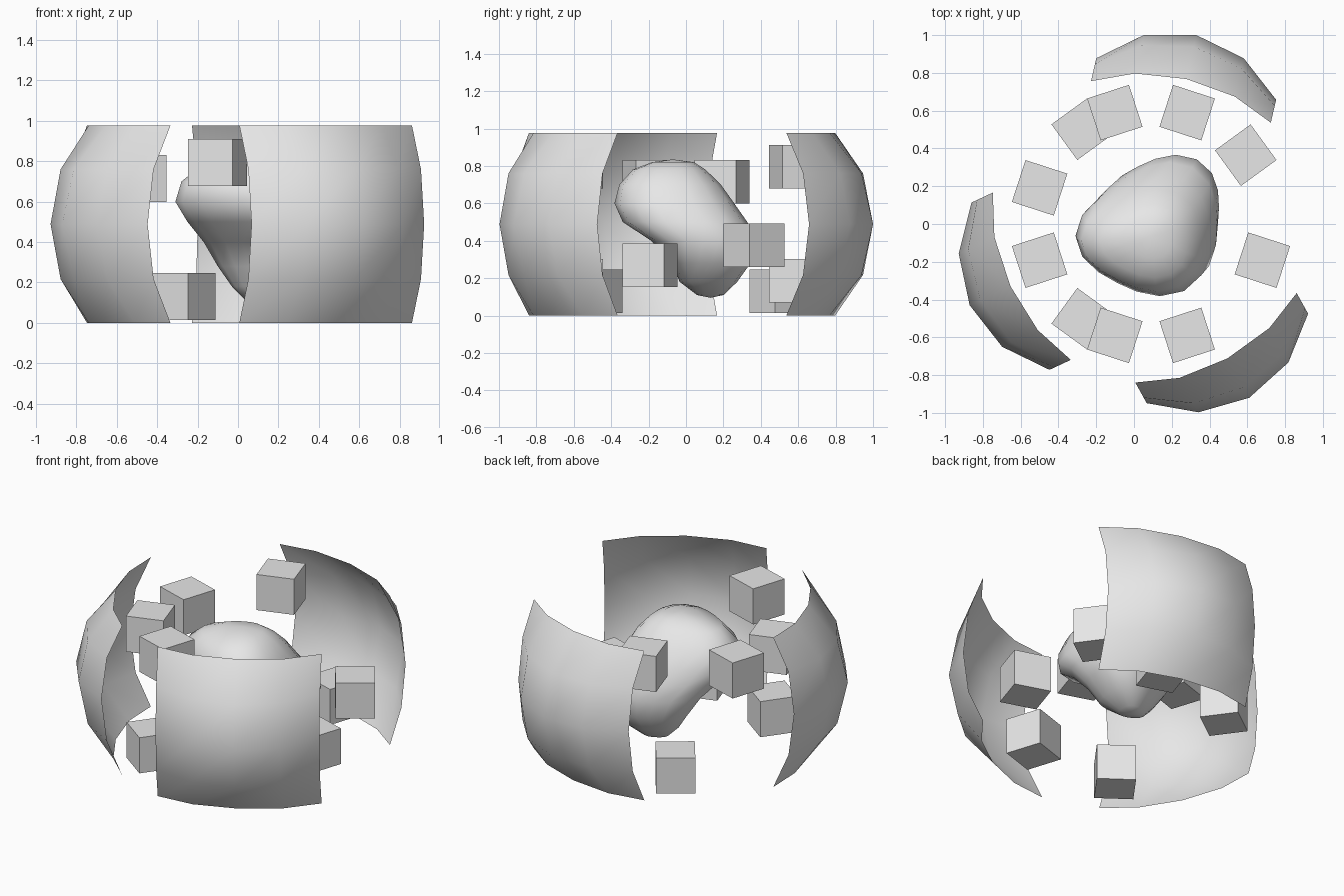
import bpy
import bmesh
import math
from math import sin, cos, radians, sqrt, pi
from mathutils import Matrix, Vector

old = bpy.data.objects.get("Cube")
if old:
    bpy.data.objects.remove(old, do_unlink=True)

# One plain grey for every part
GREY = (0.8, 0.8, 0.8, 1.0)
grey = bpy.data.materials.new("plain_grey")
grey.use_nodes = True
grey.diffuse_color = GREY
grey.node_tree.nodes["Principled BSDF"].inputs["Base Color"].default_value = GREY


def add_object(name, bm, smooth):
    mesh = bpy.data.meshes.new(name)
    for face in bm.faces:
        face.smooth = smooth
    bm.to_mesh(mesh)
    bm.free()
    mesh.materials.append(grey)
    obj = bpy.data.objects.new(name, mesh)
    bpy.context.collection.objects.link(obj)
    return obj


# Curved shield panels: square sheets bulging outward in both directions
BULGE = 0.62
STEP = radians(26)
HALF = BULGE * sin(2 * STEP)


def sag(d):
    return BULGE - sqrt(BULGE * BULGE - d * d)


def shield(name, x, y, facing):
    bm = bmesh.new()
    out = Vector((cos(radians(facing)), sin(radians(facing)), 0))
    side = Vector((-out.y, out.x, 0))
    offsets = [BULGE * sin(i * STEP) for i in range(-2, 3)]
    rows = []
    for v in offsets:
        row = []
        for u in offsets:
            depth = 0.5 - 0.5 * (1 - 2 * sag(u)) * (1 - 2 * sag(v))
            row.append(bm.verts.new(Vector((x, y, HALF + v)) + side * u - out * depth))
        rows.append(row)
    for low, high in zip(rows, rows[1:]):
        for i in range(len(low) - 1):
            bm.faces.new((low[i], low[i + 1], high[i + 1], high[i]))
    add_object(name, bm, True)


shield("back_shield", 0.33, 1.0, 77)
shield("right_shield", -0.87, -0.43, 205)
shield("front_shield", 0.61, -0.92, -61)

# Ring of floating cubes, each turned to face the ring centre
RING_X, RING_R, CUBE = 0.09, 0.62, 0.233
cubes = {36: 0.375, 72: 0.185, 108: 0.795, 126: 0.13, 162: 0.715,
         198: 0.715, 234: 0.13, 252: 0.795, 288: 0.185, 342: 0.27}
for number, (angle, height) in enumerate(cubes.items(), 1):
    a = radians(angle)
    bm = bmesh.new()
    place = Matrix.Translation((RING_X + RING_R * cos(a), RING_R * sin(a), height))
    bmesh.ops.create_cube(bm, size=CUBE, matrix=place @ Matrix.Rotation(a, 4, "Z"))
    add_object(f"floating_cube_{number}", bm, False)

# Central boulder: leaning loft of rounded triangular rings
# Each ring: height, left x, right x, front y, back y
rings = [
    (0.11, 0.04, 0.20, 0.06, 0.20),
    (0.18, -0.03, 0.30, -0.03, 0.27),
    (0.28, -0.10, 0.40, -0.07, 0.34),
    (0.40, -0.17, 0.45, -0.18, 0.36),
    (0.50, -0.25, 0.44, -0.33, 0.32),
    (0.60, -0.31, 0.40, -0.375, 0.25),
    (0.70, -0.28, 0.35, -0.35, 0.18),
    (0.78, -0.18, 0.28, -0.28, 0.10),
    (0.82, -0.06, 0.20, -0.18, 0.04),
]
SIDES = 18
bm = bmesh.new()
loops = []
for z, x0, x1, y0, y1 in rings:
    loop = []
    for i in range(SIDES):
        a = 2 * pi * i / SIDES
        r = 1 - 0.08 * cos(3 * a)
        px = (x0 + x1) / 2 + (x1 - x0) / 2 * (r * cos(a) + 0.08)
        py = (y0 + y1) / 2 + (y1 - y0) / 2 * r * sin(a)
        loop.append(bm.verts.new((px, py, z)))
    loops.append(loop)
for low, high in zip(loops, loops[1:]):
    for i in range(SIDES):
        j = (i + 1) % SIDES
        bm.faces.new((low[i], low[j], high[j], high[i]))
for loop, z in ((loops[0], 0.095), (loops[-1], 0.835)):
    centre = sum((v.co for v in loop), Vector()) / SIDES
    tip = bm.verts.new((centre.x, centre.y, z))
    for i in range(SIDES):
        bm.faces.new((loop[i], loop[(i + 1) % SIDES], tip))
bmesh.ops.recalc_face_normals(bm, faces=bm.faces)
add_object("central_boulder", bm, True)
